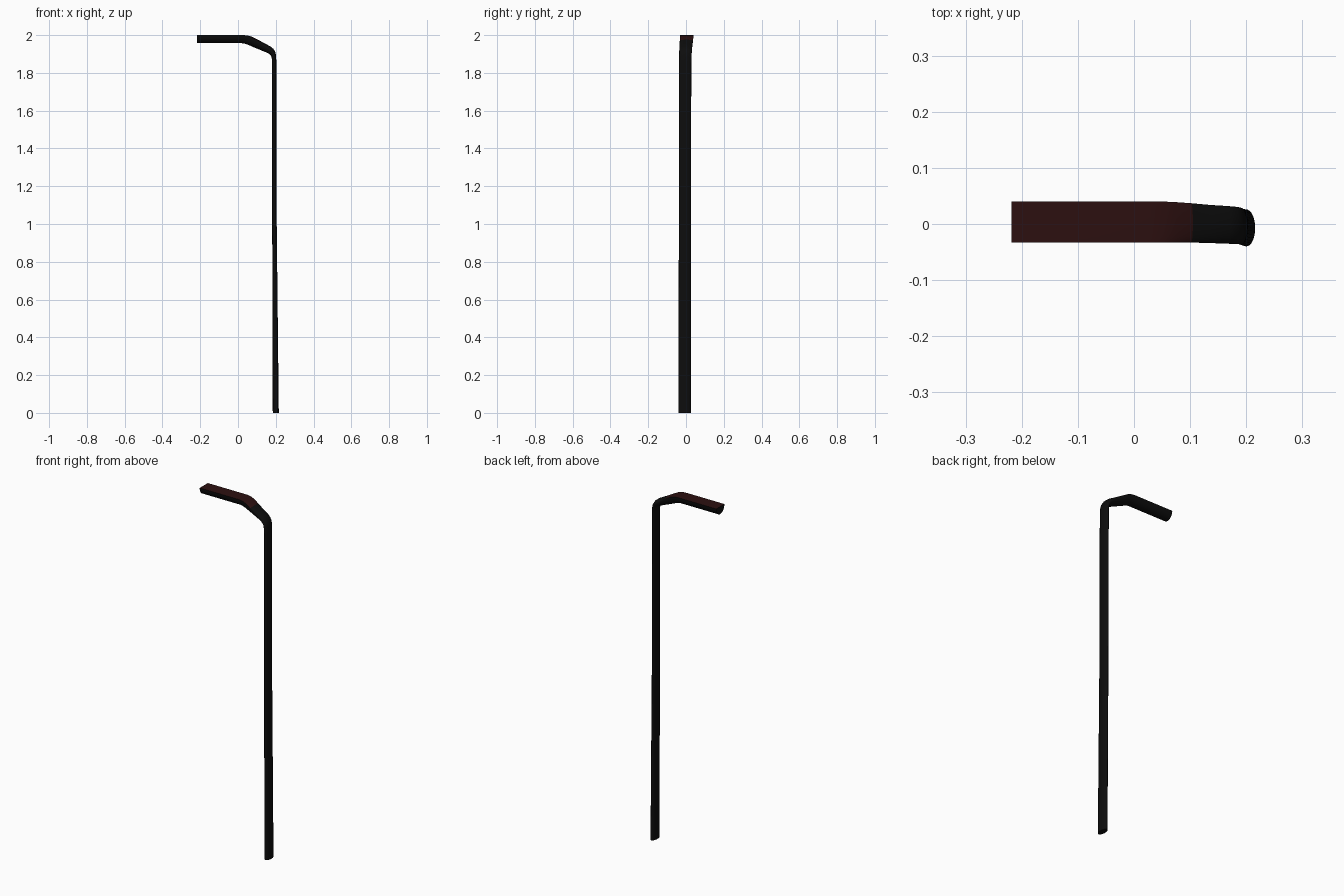
import bpy, bmesh, math
from mathutils import Vector

if "Cube" in bpy.data.objects:
    bpy.data.objects.remove(bpy.data.objects["Cube"])

SEG = 32  # points around the section

# Sections: outer x, outer z, inner x, inner z, depth of widest line, y min, y max
stations = [
    (-0.218, 2.000, -0.218, 1.957, 0.00, -0.033, 0.040),
    (0.030, 2.000, 0.022, 1.957, 0.00, -0.033, 0.040),
    (0.052, 1.998, 0.038, 1.954, 0.02, -0.033, 0.040),
    (0.075, 1.991, 0.055, 1.948, 0.06, -0.033, 0.039),
    (0.105, 1.976, 0.085, 1.935, 0.15, -0.033, 0.037),
    (0.140, 1.957, 0.124, 1.919, 0.28, -0.034, 0.034),
    (0.172, 1.940, 0.158, 1.905, 0.40, -0.035, 0.032),
    (0.187, 1.928, 0.169, 1.897, 0.45, -0.036, 0.031),
    (0.197, 1.912, 0.176, 1.888, 0.48, -0.036, 0.030),
    (0.202, 1.890, 0.179, 1.876, 0.50, -0.037, 0.029),
    (0.203, 1.850, 0.180, 1.850, 0.50, -0.037, 0.028),
    (0.205, 1.000, 0.181, 1.000, 0.50, -0.038, 0.027),
    (0.216, 0.000, 0.184, 0.000, 0.50, -0.040, 0.026),
]


def material(name, color):
    m = bpy.data.materials.new(name)
    m.diffuse_color = (*color, 1)
    m.use_nodes = True
    m.node_tree.nodes["Principled BSDF"].inputs["Base Color"].default_value = m.diffuse_color
    return m


# Bent bar: loft of sections, flat-topped at the grip, oval down the stem
bm = bmesh.new()
rings = []
for ox, oz, ix, iz, f, y0, y1 in stations:
    outer, inner = Vector((ox, 0, oz)), Vector((ix, 0, iz))
    ring = []
    for k in range(SEG):
        a = 2 * math.pi * k / SEG
        s = math.sin(a)
        depth = f - f * s if s > 0 else f - (1 - f) * s
        p = outer.lerp(inner, depth)
        p.y = (y0 + y1) / 2 + (y1 - y0) / 2 * math.cos(a)
        ring.append(bm.verts.new(p))
    rings.append(ring)

for i, (r, q) in enumerate(zip(rings, rings[1:])):
    for k in range(SEG):
        n = (k + 1) % SEG
        face = bm.faces.new((r[k], r[n], q[n], q[k]))
        # dark red top of the grip
        face.material_index = 1 if k < SEG // 2 and i < 4 else 0
bm.faces.new(rings[0])
bm.faces.new(rings[-1])
bmesh.ops.recalc_face_normals(bm, faces=bm.faces)

mesh = bpy.data.meshes.new("bent_handle_bar")
bm.to_mesh(mesh)
bm.free()
bar = bpy.data.objects.new("bent_handle_bar", mesh)
bpy.context.collection.objects.link(bar)
mesh.materials.append(material("black", (0.004, 0.004, 0.004)))
mesh.materials.append(material("dark_red", (0.025, 0.005, 0.005)))

bpy.context.view_layer.objects.active = bar
bar.select_set(True)
bpy.ops.object.shade_smooth_by_angle(angle=math.radians(35))
